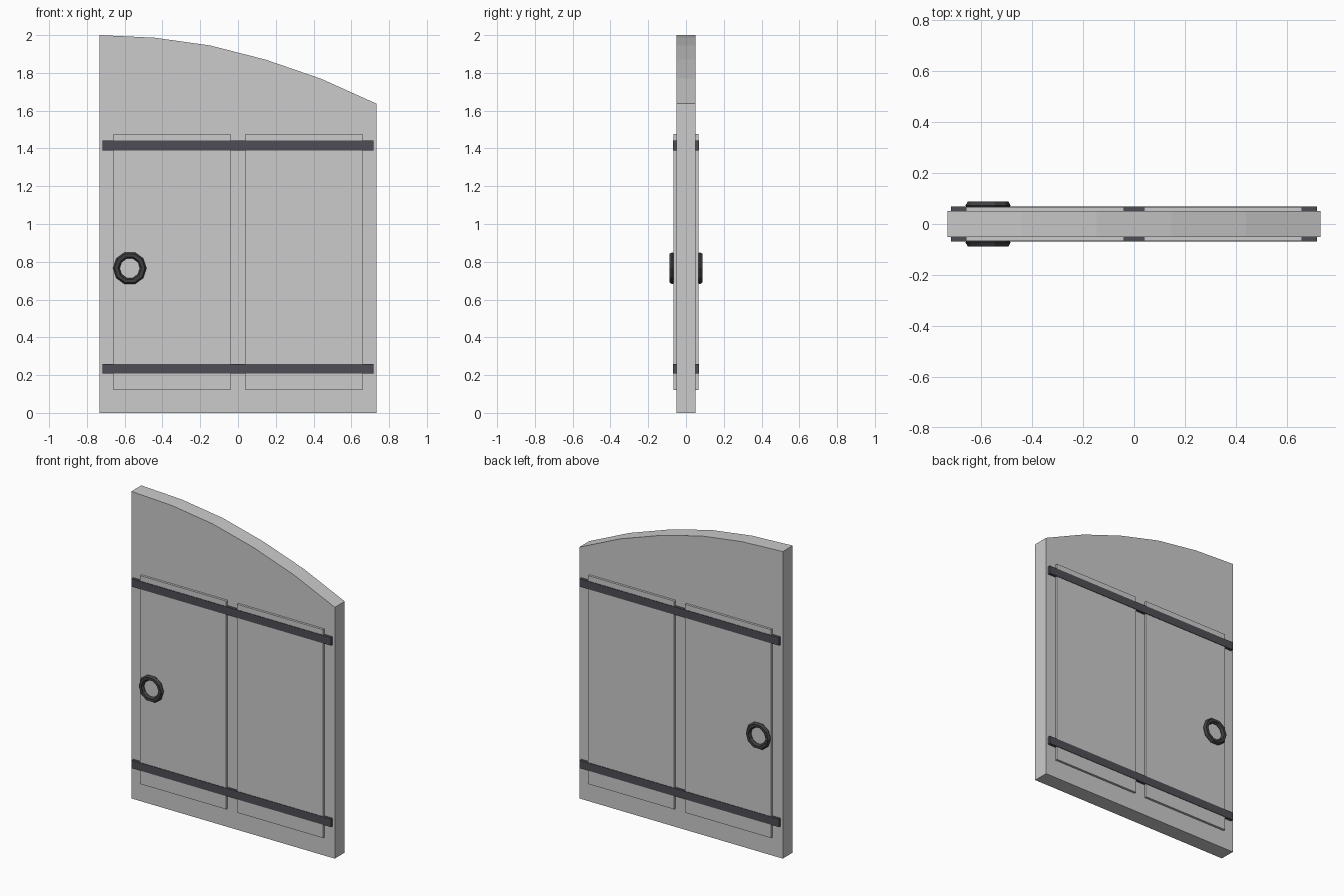
import bpy, bmesh, math
from mathutils import Matrix

if "Cube" in bpy.data.objects:
    bpy.data.objects.remove(bpy.data.objects["Cube"])


def material(name, color):
    m = bpy.data.materials.new(name)
    m.diffuse_color = (*color, 1)
    m.use_nodes = True
    m.node_tree.nodes["Principled BSDF"].inputs["Base Color"].default_value = m.diffuse_color
    return m


def finish(name, bm, mat=None):
    bmesh.ops.recalc_face_normals(bm, faces=bm.faces)
    me = bpy.data.meshes.new(name)
    bm.to_mesh(me)
    bm.free()
    ob = bpy.data.objects.new(name, me)
    bpy.context.collection.objects.link(ob)
    if mat:
        me.materials.append(mat)
    return ob


def box(name, x0, x1, y0, y1, z0, z1, mat=None):
    bm = bmesh.new()
    size = Matrix.Diagonal((x1 - x0, y1 - y0, z1 - z0, 1))
    centre = Matrix.Translation(((x0 + x1) / 2, (y0 + y1) / 2, (z0 + z1) / 2))
    bmesh.ops.create_cube(bm, size=1, matrix=centre @ size)
    return finish(name, bm, mat)


iron = material("dark_iron", (0.075, 0.075, 0.09))
ring_iron = material("ring_iron", (0.05, 0.05, 0.055))

W, T = 0.733, 0.051   # half width and half thickness of the door leaf

# Door leaf: half-arch profile extruded through the thickness
tops = [2.0, 1.986, 1.945, 1.87, 1.769, 1.637]
profile = [(W, 0), (-W, 0)] + [(-W + 2 * W * i / 5, z) for i, z in enumerate(tops)]
bm = bmesh.new()
face = bm.faces.new([bm.verts.new((x, -T, z)) for x, z in profile])
ext = bmesh.ops.extrude_face_region(bm, geom=[face])
bmesh.ops.translate(bm, vec=(0, 2 * T, 0),
                    verts=[v for v in ext["geom"] if isinstance(v, bmesh.types.BMVert)])
finish("door_leaf", bm)

# Raised panels, standing proud on both faces
for side, x0, x1 in (("left", -0.66, -0.039), ("right", 0.039, 0.66)):
    box(f"{side}_panel", x0, x1, -0.066, 0.066, 0.12, 1.477)

# Ring handle: ten-sided torus with a six-sided section
def ring(name, x, y, z, major, minor, n=10, k=6):
    bm = bmesh.new()
    loops = []
    for i in range(n):
        a = 2 * math.pi * i / n
        loop = []
        for j in range(k):
            b = 2 * math.pi * j / k
            r = major + minor * math.cos(b)
            loop.append(bm.verts.new((x + r * math.cos(a), y + minor * math.sin(b),
                                      z + r * math.sin(a))))
        loops.append(loop)
    for i in range(n):
        p, q = loops[i], loops[(i + 1) % n]
        for j in range(k):
            bm.faces.new((p[j], q[j], q[(j + 1) % k], p[(j + 1) % k]))
    return finish(name, bm, ring_iron)


# Iron straps and ring on the front and back
for side, s in (("front", -1), ("back", 1)):
    y0, y1 = sorted((s * 0.045, s * 0.069))
    for level, z0 in (("lower", 0.208), ("upper", 1.39)):
        box(f"{side}_{level}_strap", -0.718, 0.718, y0, y1, z0, z0 + 0.052, iron)
    ring(f"{side}_ring_handle", -0.573, s * 0.073, 0.766, 0.071, 0.0175)
